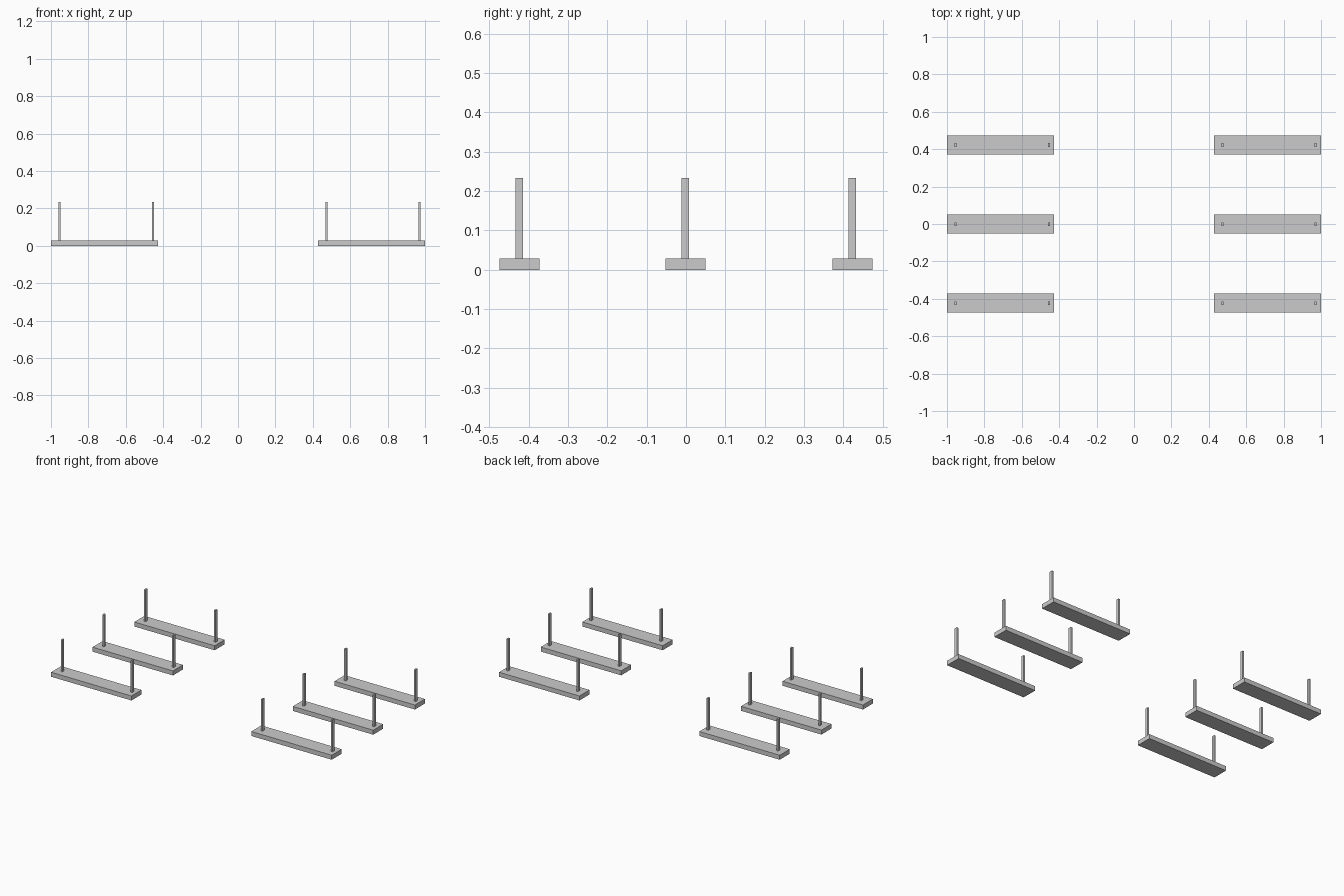
import bpy

if "Cube" in bpy.data.objects:
    bpy.data.objects.remove(bpy.data.objects["Cube"])


def box(name, x, y, z, sx, sy, sz):
    """Box centred on x, y with its underside at z."""
    bpy.ops.mesh.primitive_cube_add(size=1, location=(x, y, z + sz / 2))
    ob = bpy.context.object
    ob.name = name
    ob.scale = (sx, sy, sz)
    bpy.ops.object.transform_apply(location=False, rotation=False, scale=True)
    return ob


PLANK = (0.573, 0.102, 0.029)
POST = (0.011, 0.019, 0.205)

# Two columns of three planks, each carrying two thin upright posts
for side, cx in (("left", -0.7135), ("right", 0.7135)):
    for row, cy in (("front", -0.4235), ("middle", -0.001), ("back", 0.4235)):
        box(f"{side}_{row}_plank", cx, cy, 0, *PLANK)
        for end, dx in (("left", -0.24), ("right", 0.258)):
            box(f"{side}_{row}_{end}_post", cx + dx, cy - 0.001, PLANK[2], *POST)
